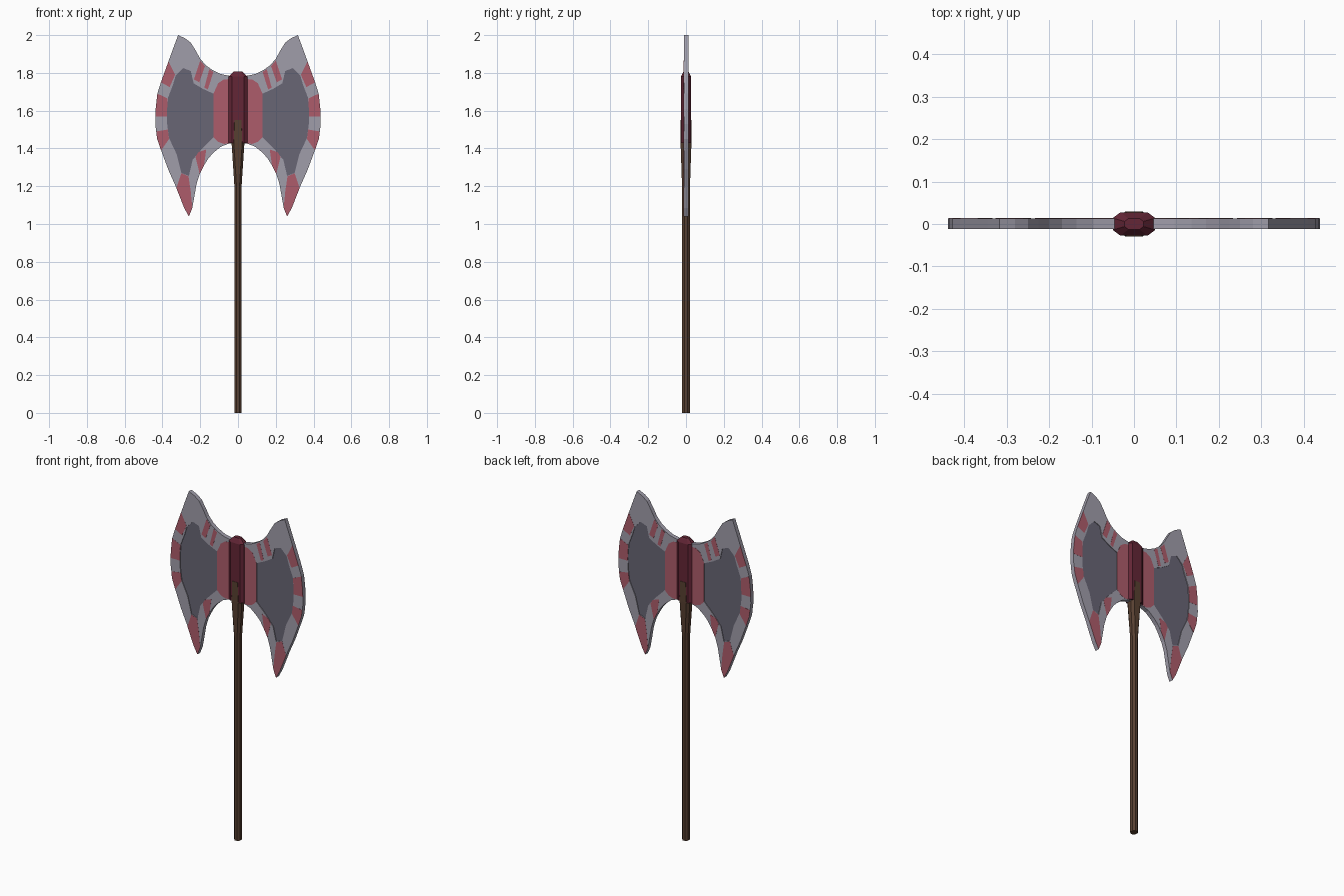
import bpy, bmesh, math
from mathutils import Matrix

if "Cube" in bpy.data.objects:
    bpy.data.objects.remove(bpy.data.objects["Cube"])


def material(name, rgb):
    m = bpy.data.materials.new(name)
    lin = [((c / 255 + 0.055) / 1.055) ** 2.4 for c in rgb]
    m.diffuse_color = (*lin, 1)
    m.use_nodes = True
    m.node_tree.nodes["Principled BSDF"].inputs["Base Color"].default_value = m.diffuse_color
    return m


STEEL = material("light steel", (160, 157, 170))
DARK = material("dark steel", (104, 102, 117))
RED = material("faded red", (174, 92, 107))
MAROON = material("maroon", (100, 38, 54))
WOOD = material("brown wood", (88, 64, 49))
YC = 0.001          # blade centre in y
HALF = 0.0125       # half thickness of the blade


def both(loop):
    """The loop and its mirror image in x."""
    return [loop, [(-x, z) for x, z in reversed(loop)]]


def sheet(name, loops, half, mat, ys=(YC,)):
    """Flat filled outline(s) in the xz plane (inner loops become holes), given thickness."""
    cu = bpy.data.curves.new(name, 'CURVE')
    cu.dimensions = '2D'
    cu.fill_mode = 'BOTH'
    cu.extrude = half
    for loop in loops:
        sp = cu.splines.new('POLY')
        sp.points.add(len(loop) - 1)
        for p, (x, z) in zip(sp.points, loop):
            p.co = (x, z, 0, 1)
        sp.use_cyclic_u = True
    for y in ys:
        ob = bpy.data.objects.new(name, cu.copy())
        bpy.context.collection.objects.link(ob)
        bpy.ops.object.select_all(action='DESELECT')
        bpy.context.view_layer.objects.active = ob
        ob.select_set(True)
        bpy.ops.object.convert(target='MESH')
        ob = bpy.context.view_layer.objects.active
        ob.data.transform(Matrix.Translation((0, y, 0)) @ Matrix.Rotation(math.pi / 2, 4, 'X'))
        ob.data.materials.clear()
        ob.data.materials.append(mat)
        for p in ob.data.polygons:
            p.use_smooth = False
            p.material_index = 0


def column(name, rings, mat):
    """Eight-sided column; each ring is z, half sizes x y, flat half widths x y."""
    bm = bmesh.new()
    rows = []
    for z, hx, hy, fx, fy in rings:
        pts = [(fx, -hy), (hx, -fy), (hx, fy), (fx, hy),
               (-fx, hy), (-hx, fy), (-hx, -fy), (-fx, -hy)]
        rows.append([bm.verts.new((x, y, z)) for x, y in pts])
    for a, b in zip(rows, rows[1:]):
        for i in range(8):
            j = (i + 1) % 8
            bm.faces.new((a[i], a[j], b[j], b[i]))
    bm.faces.new(rows[0][::-1])
    bm.faces.new(rows[-1])
    bmesh.ops.recalc_face_normals(bm, faces=bm.faces)
    me = bpy.data.meshes.new(name)
    bm.to_mesh(me)
    bm.free()
    me.materials.append(mat)
    bpy.context.collection.objects.link(bpy.data.objects.new(name, me))


# Blade outline, right half
top = [(0.0, 1.78), (0.05, 1.785), (0.095, 1.795), (0.135, 1.815), (0.17, 1.84),
       (0.20, 1.875), (0.225, 1.92), (0.25, 1.96), (0.28, 1.983)]
edge = [(0.317, 2.0), (0.345, 1.925), (0.372, 1.85), (0.41, 1.745), (0.427, 1.69),
        (0.436, 1.61), (0.438, 1.53), (0.428, 1.45), (0.407, 1.39), (0.37, 1.29),
        (0.33, 1.2), (0.285, 1.085), (0.26, 1.04)]
under = [(0.242, 1.085), (0.232, 1.14), (0.22, 1.21), (0.203, 1.265), (0.18, 1.31),
         (0.155, 1.35), (0.127, 1.38), (0.09, 1.41), (0.05, 1.425), (0.0, 1.43)]
right = top + edge + under
outline = right + [(-x, z) for x, z in right[-2:0:-1]]

# Recessed dark panel, right half
panel = [(0.13, 1.46), (0.13, 1.69), (0.185, 1.715), (0.235, 1.745), (0.25, 1.81),
         (0.29, 1.825), (0.33, 1.785), (0.345, 1.735), (0.37, 1.67), (0.376, 1.6),
         (0.375, 1.53), (0.365, 1.455), (0.325, 1.37), (0.30, 1.27), (0.26, 1.255),
         (0.24, 1.34), (0.19, 1.40)]

sheet("blade_rim", [outline] + both(panel), HALF, STEEL)
sheet("blade_dark_panel", both(panel), HALF - 0.004, DARK)


def edge_x(z):
    for (x0, z0), (x1, z1) in zip(edge, edge[1:]):
        if z1 <= z <= z0:
            return x0 + (x1 - x0) * (z - z0) / (z1 - z0)


def edge_stripe(z_top, z_low, inner):
    """Stripe from the cutting edge inward to the given inner points."""
    zs = [z_top + (z_low - z_top) * i / 4 for i in range(5)]
    return [(edge_x(z), z) for z in zs] + inner


# Painted red stripes on both faces
stripes = [
    edge_stripe(1.86, 1.75, [(0.362, 1.725), (0.333, 1.79)]),
    edge_stripe(1.69, 1.57, [(0.376, 1.57), (0.373, 1.665)]),
    edge_stripe(1.49, 1.39, [(0.365, 1.45), (0.371, 1.50)]),
    edge_stripe(1.19, 1.04, [(0.242, 1.085), (0.25, 1.17), (0.262, 1.253),
                             (0.30, 1.268), (0.316, 1.22)]),
    [(0.18, 1.31), (0.203, 1.265), (0.225, 1.355), (0.21, 1.38), (0.168, 1.395)],
    [(0.175, 1.835), (0.20, 1.865), (0.233, 1.765), (0.205, 1.75)],
    [(0.13, 1.805), (0.152, 1.82), (0.178, 1.722), (0.16, 1.712)],
]
faces = (YC - HALF - 0.0002, YC + HALF + 0.0002)
sheet("red_stripes", [l for s in stripes for l in both(s)], 0.0004, RED, faces)

# Red plates beside the socket
inner = [(0.03, 1.768), (0.075, 1.765), (0.105, 1.745), (0.13, 1.69),
         (0.13, 1.46), (0.105, 1.435), (0.075, 1.424), (0.03, 1.43)]
sheet("red_inner_plate", both(inner), 0.0004, RED, faces)

# Socket and handle with the prong lapping over the socket
column("socket", [(1.43, 0.05, 0.0275, 0.032, 0.014), (1.78, 0.05, 0.0275, 0.032, 0.014),
                  (1.808, 0.022, 0.013, 0.013, 0.006)], MAROON)
column("handle", [(0.0, 0.019, 0.021, 0.008, 0.009), (1.2, 0.019, 0.021, 0.008, 0.009),
                  (1.43, 0.034, 0.0288, 0.022, 0.013), (1.55, 0.020, 0.0295, 0.018, 0.02)], WOOD)
